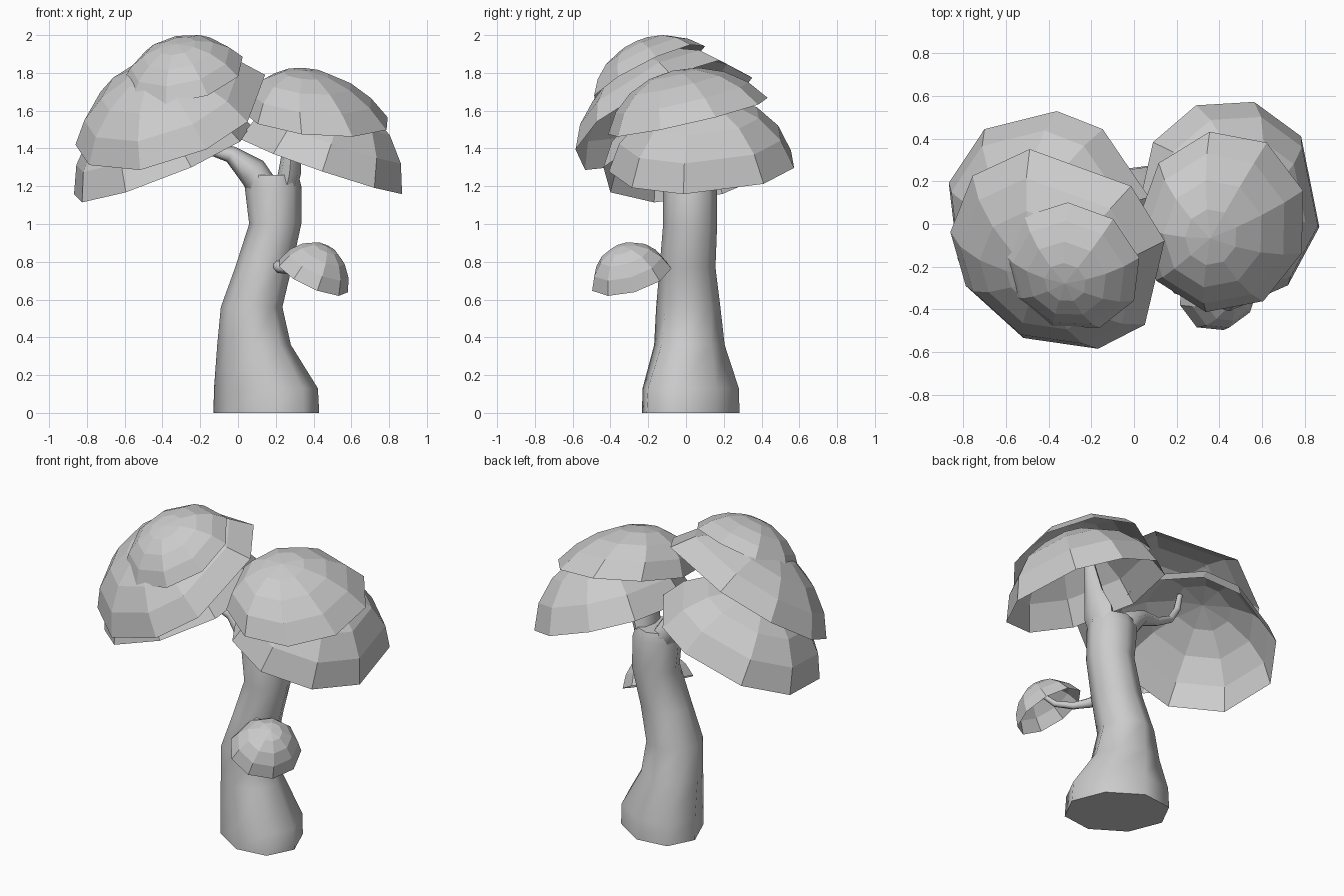
import bpy, bmesh
from math import sin, cos, pi, radians
from mathutils import Vector

if "Cube" in bpy.data.objects:
    bpy.data.objects.remove(bpy.data.objects["Cube"])


def frame(n):
    u = Vector((0, 1, 0)).cross(n).normalized()
    return u, n.cross(u).normalized()


def finish(bm, name, smooth):
    me = bpy.data.meshes.new(name)
    bm.to_mesh(me)
    bm.free()
    ob = bpy.data.objects.new(name, me)
    bpy.context.collection.objects.link(ob)
    if smooth:
        bpy.ops.object.select_all(action='DESELECT')
        ob.select_set(True)
        bpy.context.view_layer.objects.active = ob
        bpy.ops.object.shade_smooth_by_angle(angle=radians(60))


def bridge(bm, a, b):
    k = len(a)
    for i in range(k):
        j = (i + 1) % k
        bm.faces.new((a[i], a[j], b[j], b[i]))


def stem(name, rings, sides=8, upright=False):
    """Tapering tube; each ring is (x, y, z, radius_u, radius_v, optional skew)."""
    bm = bmesh.new()
    pts = [Vector(r[:3]) for r in rings]
    loops = []
    for i, r in enumerate(rings):
        t = pts[min(i + 1, len(pts) - 1)] - pts[max(i - 1, 0)]
        u, v = frame(Vector((0, 0, 1)) if upright else t.normalized())
        skew = r[5] if len(r) > 5 else 0
        loops.append([bm.verts.new(pts[i] + u * r[3] * cos(a) + v * r[4] * sin(a - skew))
                      for a in (2 * pi * k / sides for k in range(sides))])
    for a, b in zip(loops, loops[1:]):
        bridge(bm, a, b)
    bm.faces.new(loops[0][::-1])
    bm.faces.new(loops[-1])
    finish(bm, name, True)


def even(spin, sides=9):
    return [spin + 360 * k / sides for k in range(sides)]


def cap(name, centre, slope, ru, rv, h, angles, e0=25, shift=(0, 0), steps=4):
    """Open faceted dome; slope is the rise of the rim plane along x and y,
    e0 flattens the profile, shift moves the crown sideways."""
    bm = bmesh.new()
    n = Vector((-slope[0], -slope[1], 1)).normalized()
    u, v = frame(n)
    c, off = Vector(centre), Vector((*shift, 0))
    e0 = radians(e0)
    loops = []
    for s in range(steps):
        e = e0 + (pi / 2 - e0) * s / steps
        f = (sin(e) - sin(e0)) / (1 - sin(e0))
        r = cos(e) / cos(e0)
        loops.append([bm.verts.new(c + (n * h + off) * f
                      + (u * ru * cos(radians(a)) + v * rv * sin(radians(a))) * r)
                      for a in angles])
    for a, b in zip(loops, loops[1:]):
        bridge(bm, a, b)
    top = bm.verts.new(c + n * h + off)
    for i in range(len(angles)):
        bm.faces.new((loops[-1][i], loops[-1][(i + 1) % len(angles)], top))
    finish(bm, name, False)


# Bent main trunk
stem("trunk", [
    (0.15, 0.025, 0.00, 0.28, 0.268, 0.27),
    (0.148, 0.025, 0.13, 0.275, 0.263, 0.25),
    (0.085, 0.018, 0.36, 0.195, 0.188, 0.12),
    (0.072, 0.012, 0.56, 0.163, 0.170),
    (0.135, 0.008, 0.77, 0.150, 0.148),
    (0.197, 0.022, 1.00, 0.138, 0.143),
    (0.185, 0.022, 1.20, 0.150, 0.143),
    (0.180, 0.020, 1.26, 0.140, 0.125)], upright=True)

# Branches under the caps
stem("right_branch", [
    (0.24, 0.02, 1.12, 0.055, 0.09),
    (0.275, 0.01, 1.28, 0.060, 0.115),
    (0.285, -0.02, 1.42, 0.045, 0.07),
    (0.30, -0.05, 1.66, 0.025, 0.03)])
stem("left_branch", [
    (0.17, 0.02, 1.14, 0.08, 0.10),
    (0.075, 0.02, 1.28, 0.08, 0.11),
    (-0.04, 0.01, 1.37, 0.045, 0.06),
    (-0.17, 0.0, 1.40, 0.026, 0.032),
    (-0.28, -0.01, 1.46, 0.022, 0.026),
    (-0.34, -0.02, 1.55, 0.02, 0.022),
    (-0.37, -0.03, 1.66, 0.016, 0.018)])
stem("small_branch", [
    (0.18, -0.04, 0.80, 0.03, 0.03),
    (0.225, -0.13, 0.768, 0.03, 0.03),
    (0.29, -0.20, 0.755, 0.022, 0.022),
    (0.37, -0.27, 0.77, 0.018, 0.018),
    (0.42, -0.32, 0.83, 0.014, 0.014)])

# Overlapping foliage caps
cap("right_lower_cap", (0.44, 0.09, 1.31), (-0.34, 0.06), 0.465, 0.50, 0.38,
    [-12, 40, 75, 111, 144, 190, 236, 272, 311], 12)
cap("right_upper_cap", (0.415, 0.01, 1.565), (-0.09, 0.23), 0.40, 0.44, 0.255,
    even(20), 25, (-0.08, -0.02))
cap("left_lower_cap", (-0.40, 0.04, 1.32), (0.40, 0.17), 0.52, 0.50, 0.36,
    [10, 55, 82, 125, 162, 205, 243, 285, 325], 15)
cap("left_middle_cap", (-0.35, -0.12, 1.575), (0.39, 0.54), 0.54, 0.53, 0.30,
    [5, 39, 96, 133, 170, 201, 241, 281, 312])
cap("left_top_cap", (-0.29, -0.20, 1.795), (0.22, 0.50), 0.33, 0.335, 0.18, even(8), 28)
cap("small_cap", (0.395, -0.29, 0.72), (-0.46, 0.30), 0.205, 0.222, 0.185, even(5), 18)
